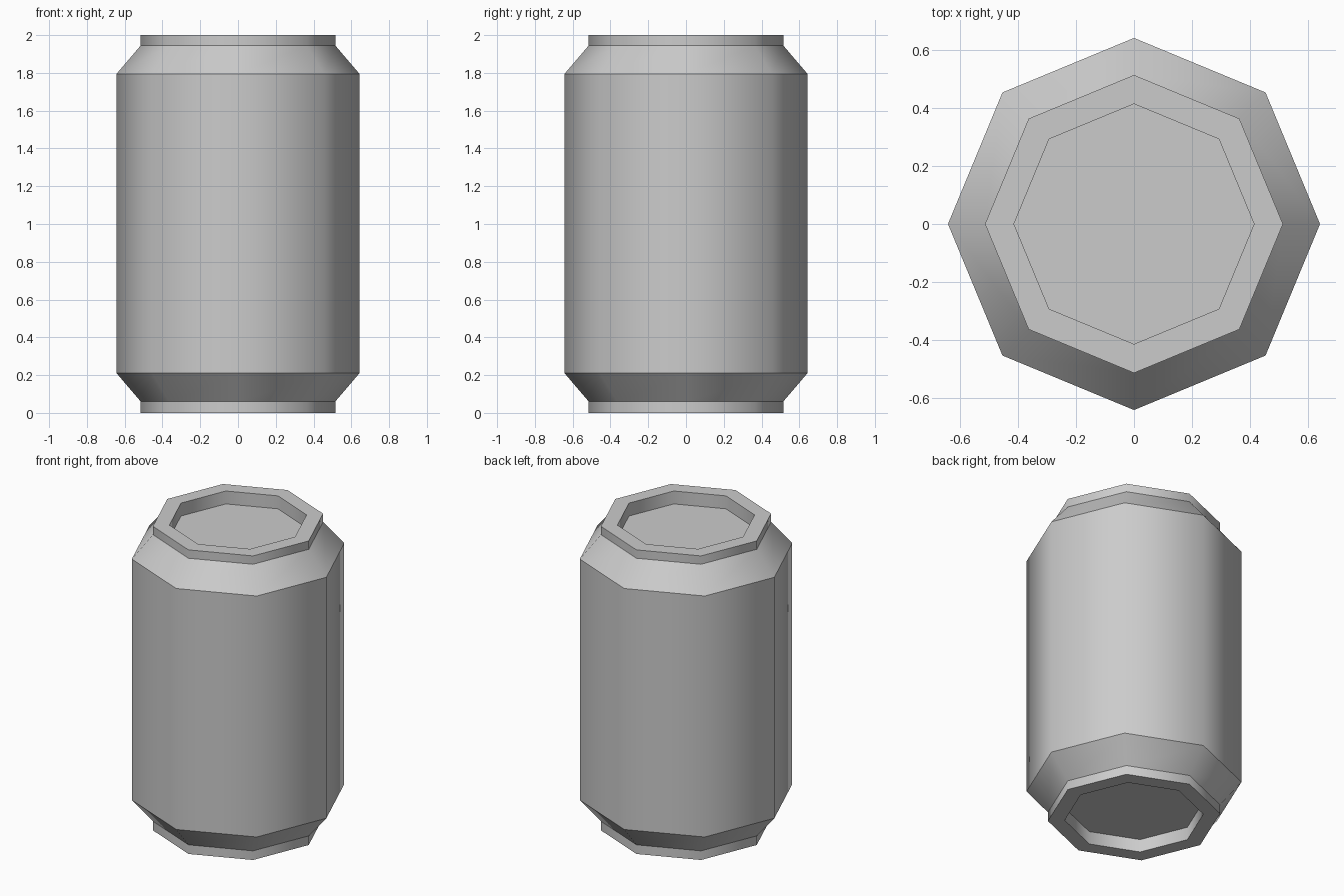
import bpy, bmesh
from math import cos, sin, pi

if "Cube" in bpy.data.objects:
    bpy.data.objects.remove(bpy.data.objects["Cube"])

SIDES = 8
# (radius, height) from bottom recess, up the outside, into the top recess
PROFILE = [(0.415, 0.085), (0.415, 0.0), (0.515, 0.0), (0.515, 0.06),
           (0.643, 0.21), (0.643, 1.795), (0.515, 1.945), (0.515, 2.0),
           (0.415, 2.0), (0.415, 1.915)]

bm = bmesh.new()
rings = [[bm.verts.new((r * cos(2 * pi * i / SIDES), r * sin(2 * pi * i / SIDES), z))
          for i in range(SIDES)] for r, z in PROFILE]

# Walls, shoulders and rims, smooth around the can
for low, high in zip(rings, rings[1:]):
    for i in range(SIDES):
        j = (i + 1) % SIDES
        bm.faces.new((low[i], low[j], high[j], high[i])).smooth = True

# Recessed base and lid
bm.faces.new(rings[0][::-1])
bm.faces.new(rings[-1])

# Crisp edge at every profile corner
for ring in rings:
    for i in range(SIDES):
        bm.edges.get((ring[i], ring[(i + 1) % SIDES])).smooth = False

bmesh.ops.recalc_face_normals(bm, faces=bm.faces)
mesh = bpy.data.meshes.new("drink_can")
bm.to_mesh(mesh)
bm.free()
bpy.context.collection.objects.link(bpy.data.objects.new("drink_can", mesh))
